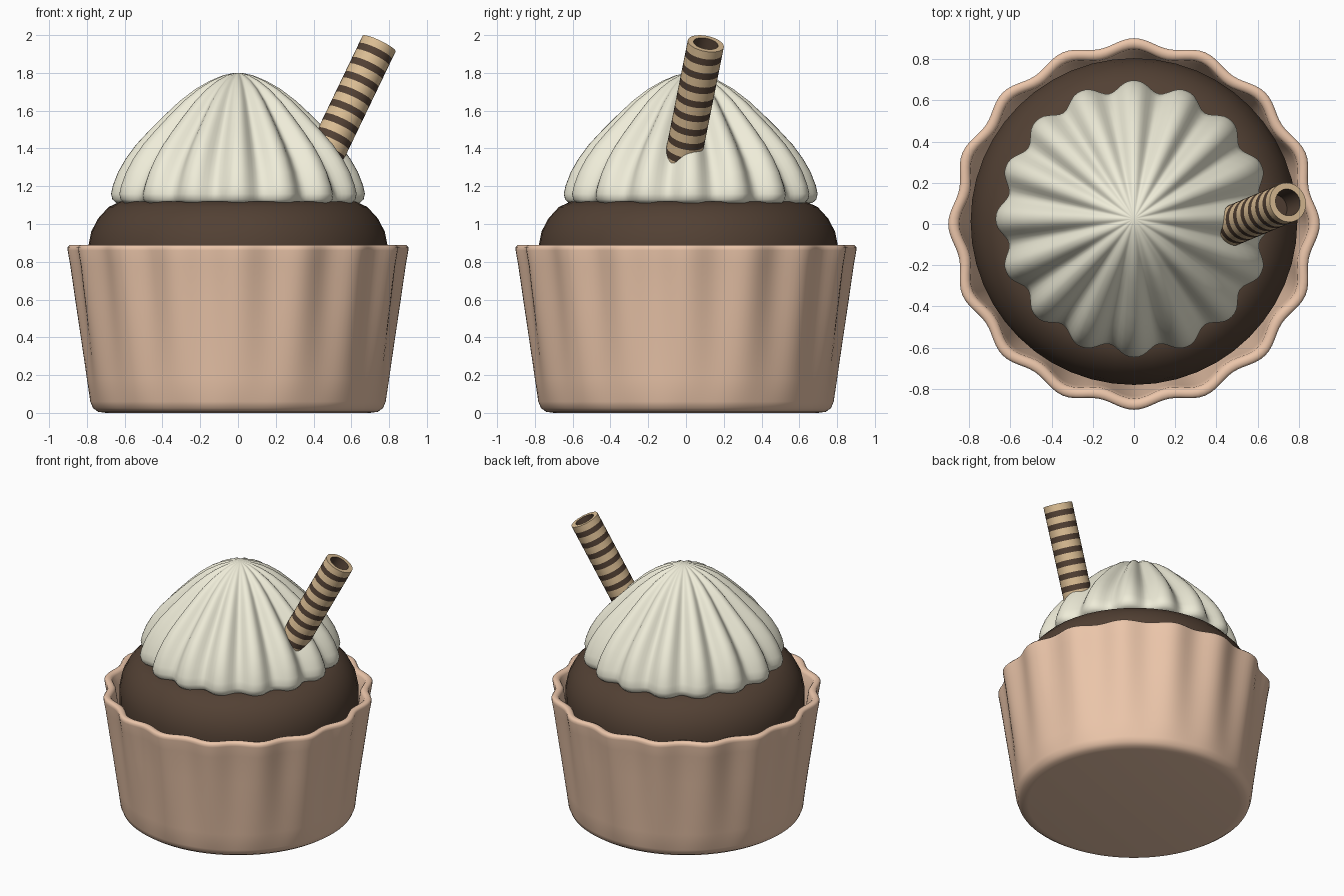
import bpy, bmesh, math
from mathutils import Vector

if "Cube" in bpy.data.objects:
    bpy.data.objects.remove(bpy.data.objects["Cube"])


def material(name, rgb):
    m = bpy.data.materials.new(name)
    m.diffuse_color = (*rgb, 1)
    m.use_nodes = True
    m.node_tree.nodes["Principled BSDF"].inputs["Base Color"].default_value = m.diffuse_color
    return m


PINK = material("peach_wrapper", (0.83, 0.56, 0.40))
BROWN = material("chocolate", (0.085, 0.052, 0.034))
CREAM = material("cream", (0.86, 0.84, 0.69))
TAN = material("wafer", (0.72, 0.52, 0.30))


def lathe(name, profile, mats, seg, flute=None, pick=None, angle=50):
    """Revolve (radius, z) points; flute(i, r, a) reshapes the radius, pick(i) gives a band's material."""
    bm = bmesh.new()
    rings = []
    for i, (r, z) in enumerate(profile):
        if r == 0:
            rings.append([bm.verts.new((0, 0, z))] * seg)
            continue
        ring = []
        for k in range(seg):
            a = math.tau * k / seg
            q = flute(i, r, a) if flute else r
            ring.append(bm.verts.new((q * math.cos(a), q * math.sin(a), z)))
        rings.append(ring)
    for i, (lo, hi) in enumerate(zip(rings, rings[1:])):
        for k in range(seg):
            n = (k + 1) % seg
            corners = list(dict.fromkeys((lo[k], lo[n], hi[n], hi[k])))
            f = bm.faces.new(corners)
            f.material_index = pick(i) if pick else 0
    bmesh.ops.recalc_face_normals(bm, faces=bm.faces)
    me = bpy.data.meshes.new(name)
    bm.to_mesh(me)
    bm.free()
    for m in mats:
        me.materials.append(m)
    ob = bpy.data.objects.new(name, me)
    bpy.context.collection.objects.link(ob)
    bpy.ops.object.select_all(action='DESELECT')
    ob.select_set(True)
    bpy.context.view_layer.objects.active = ob
    bpy.ops.object.shade_smooth_by_angle(angle=math.radians(angle))
    return ob


# Wrapper: 16 flutes that fade out towards the round base
cup = [(0, 0), (0.70, 0), (0.74, 0.006), (0.768, 0.025), (0.782, 0.06), (0.80, 0.18),
       (0.829, 0.38), (0.859, 0.58), (0.888, 0.78), (0.902, 0.86), (0.902, 0.877),
       (0.892, 0.888), (0.875, 0.89), (0.858, 0.885), (0.848, 0.87),
       (0.835, 0.78), (0.80, 0.55), (0.75, 0.2), (0.72, 0.06), (0, 0.06)]


def cup_flute(i, r, a):
    depth = 0.037 * min(1, max(0, cup[i][1] - 0.03) / 0.75) ** 0.8
    return r - depth * (1 - math.cos(16 * a)) / 2


lathe("wrapper", cup, [PINK], 192, cup_flute)

# Chocolate cake dome
cake = lathe("cake", [(0, 0.5), (0.70, 0.5), (0.77, 0.65), (0.793, 0.78), (0.793, 0.88),
                      (0.777, 0.96), (0.74, 1.03), (0.685, 1.09), (0.62, 1.12), (0, 1.13)],
             [BROWN], 48, angle=60)
cake.location.y = 0.012

# Piped cream swirl: 16 ridges meeting at the tip
cream_pts = [(0, 1.105), (0.60, 1.105), (0.645, 1.112), (0.665, 1.13), (0.672, 1.16),
             (0.662, 1.205), (0.635, 1.275), (0.595, 1.345), (0.54, 1.42), (0.47, 1.495),
             (0.395, 1.57), (0.31, 1.65), (0.225, 1.715), (0.15, 1.758), (0.08, 1.787),
             (0.03, 1.798), (0, 1.8)]


def cream_flute(i, r, a):
    t = min(1, max(0, (cream_pts[i][1] - 1.14) / 0.3))
    return r * (1 - (0.075 + 0.07 * t) * ((1 - math.cos(16 * a)) / 2) ** 1.3)


cream = lathe("cream", cream_pts, [CREAM], 192, cream_flute, angle=70)
cream.location.y = 0.025

# Striped hollow wafer stick, leaning out to the right
R, L, STEP = 0.097, 0.95, 0.084
stick = [(0, -L), (R, -L)]
bands = [0, 0]
z = -L
edges = []
k = 0
while 0.045 + STEP * k < L - 0.05:
    top = -(0.045 + STEP * k)
    edges += [(top, 0), (top - 0.038, 1)]
    k += 1
for zz, dark in reversed(edges):
    stick.append((R, zz))
    bands.append(1 if dark else 0)
stick += [(R, 0), (0.066, 0), (0.066, -0.15), (0, -0.15)]
bands += [0, 1, 1]
bands = [0] + bands[1:]
wafer = lathe("wafer_stick", stick, [TAN, BROWN], 32, pick=lambda i: bands[i], angle=40)
axis = Vector((0.48, 0.20, 1)).normalized()
wafer.rotation_mode = 'QUATERNION'
wafer.rotation_quaternion = axis.to_track_quat('Z', 'Y')
wafer.location = (0.747, 0.105, 1.955)
